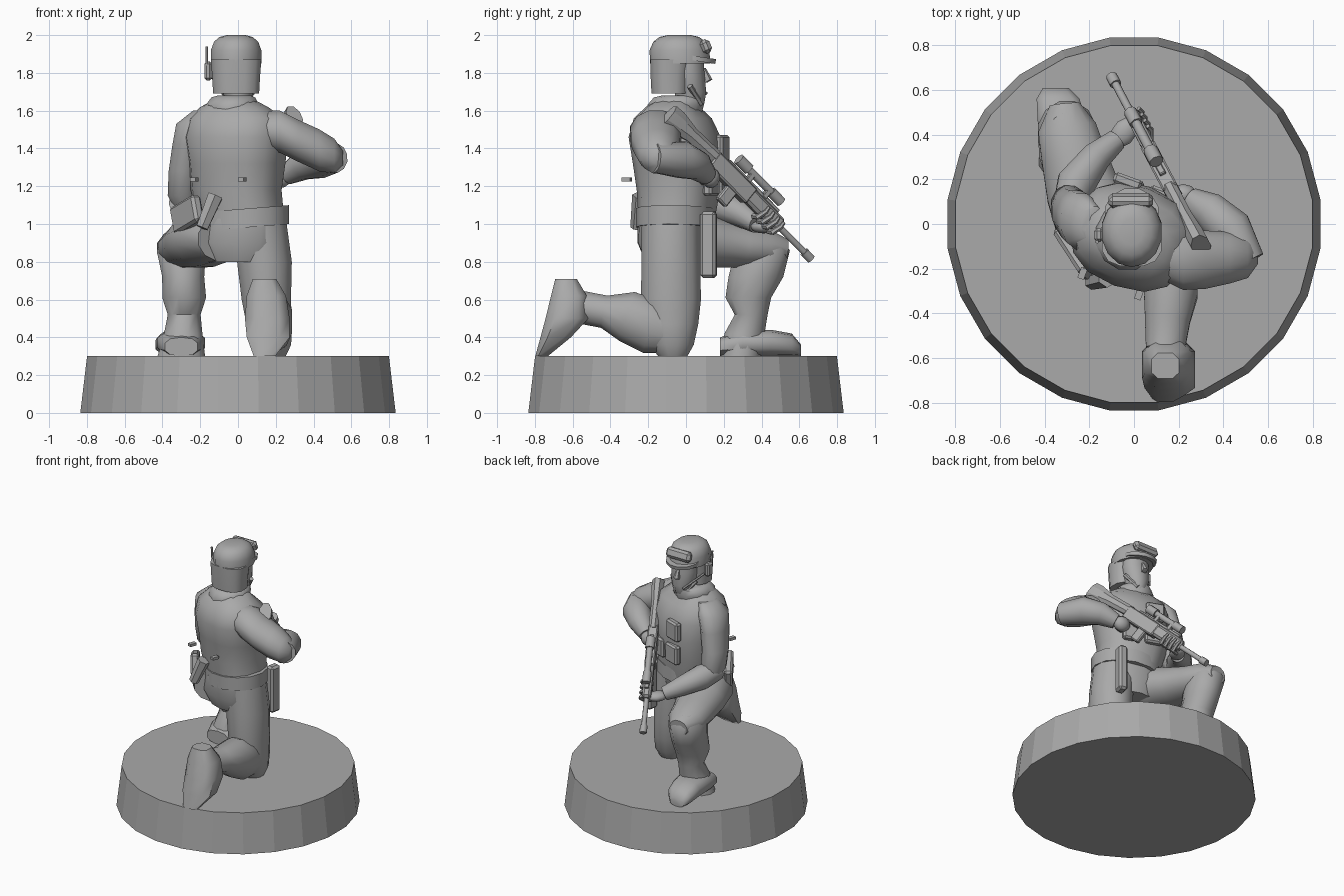
import bpy, bmesh, math
from mathutils import Vector, Matrix, Euler

grey = bpy.data.materials.new("plain grey")
grey.diffuse_color = (0.4, 0.4, 0.4, 1)
X, Y, Z = Vector((1, 0, 0)), Vector((0, 1, 0)), Vector((0, 0, 1))


def finish(name, bm, angle=40):
    bmesh.ops.recalc_face_normals(bm, faces=bm.faces)
    me = bpy.data.meshes.new(name)
    bm.to_mesh(me)
    bm.free()
    ob = bpy.data.objects.new(name, me)
    bpy.context.collection.objects.link(ob)
    me.materials.append(grey)
    if angle:
        bpy.context.view_layer.objects.active = ob
        ob.select_set(True)
        bpy.ops.object.shade_smooth_by_angle(angle=math.radians(angle))
        ob.select_set(False)
    return ob


def loft(name, rings, ref, axis=None, n=12, power=1.0, angle=50):
    """Skin over rings (x, y, z, half size along ref, other half size)."""
    bm = bmesh.new()
    pts = [Vector(r[:3]) for r in rings]
    loops = []
    for i, r in enumerate(rings):
        t = axis or (pts[min(i + 1, len(pts) - 1)] - pts[max(i - 1, 0)]).normalized()
        a = (ref - ref.dot(t) * t).normalized()
        b = t.cross(a)
        loop = []
        for k in range(n):
            w = 2 * math.pi * (k + 0.5) / n
            c, s = math.cos(w), math.sin(w)
            c, s = math.copysign(abs(c) ** power, c), math.copysign(abs(s) ** power, s)
            loop.append(bm.verts.new(pts[i] + a * c * r[3] + b * s * r[4]))
        loops.append(loop)
    for p, q in zip(loops, loops[1:]):
        for k in range(n):
            bm.faces.new((p[k], p[(k + 1) % n], q[(k + 1) % n], q[k]))
    bm.faces.new(loops[0])
    bm.faces.new(loops[-1])
    return finish(name, bm, angle)


def box(name, loc, size, rot=(0, 0, 0), basis=None, bevel=0.0):
    bm = bmesh.new()
    bmesh.ops.create_cube(bm, size=1)
    bmesh.ops.scale(bm, vec=size, verts=bm.verts)
    if bevel:
        bmesh.ops.bevel(bm, geom=bm.edges[:], offset=bevel, segments=1, affect='EDGES')
    m = basis or Euler([math.radians(v) for v in rot]).to_matrix()
    bm.transform(Matrix.Translation(loc) @ m.to_4x4())
    return finish(name, bm, 0)


def tube(name, p, q, r, r2=None, n=8):
    p, q = Vector(p), Vector(q)
    ref = X if abs((q - p).normalized().x) < 0.8 else Z
    return loft(name, [(*p, r, r), (*q, r2 or r, r2 or r)], ref, n=n)


def ball(name, loc, size, rot=(0, 0, 0)):
    bm = bmesh.new()
    bmesh.ops.create_uvsphere(bm, u_segments=10, v_segments=7, radius=1)
    m = Euler([math.radians(v) for v in rot]).to_matrix().to_4x4()
    bm.transform(Matrix.Translation(loc) @ m @ Matrix.Diagonal((*size, 1)))
    return finish(name, bm, 60)


# round display base
loft("base", [(0, 0, 0, .842, .842), (0, 0, .3, .806, .806)], X, Z, n=24, angle=0)

# kneeling leg with raised heel
loft("kneeling_thigh", [(.11, -.08, 1.02, .15, .16), (.14, -.08, .8, .15, .16),
     (.15, -.08, .6, .135, .165), (.165, -.08, .47, .125, .15),
     (.175, -.075, .36, .11, .12), (.175, -.07, .3, .08, .08)], X, -Z)
loft("kneeling_shin", [(.175, -.06, .42, .1, .11), (.175, -.18, .455, .115, .15),
     (.165, -.31, .51, .125, .14), (.15, -.43, .535, .105, .09), (.14, -.56, .56, .09, .09)], X)
loft("kneeling_boot", [(.14, -.635, .71, .065, .06), (.15, -.62, .62, .11, .1),
     (.155, -.63, .5, .125, .12), (.16, -.69, .4, .12, .085), (.14, -.765, .3, .06, .035)], X, -Z, n=8, power=.7)

# raised leg
loft("raised_thigh", [(-.08, -.14, .92, .16, .12), (-.17, 0, .92, .19, .15), (-.23, .15, .9, .17, .135),
     (-.27, .3, .88, .15, .115), (-.3, .43, .87, .135, .105), (-.31, .535, .86, .07, .06)], X)
loft("raised_shin", [(-.3, .41, .94, .08, .09), (-.3, .405, .86, .135, .15), (-.29, .37, .72, .115, .15),
     (-.285, .33, .61, .12, .125), (-.285, .345, .52, .09, .09), (-.29, .31, .42, .105, .11),
     (-.3, .29, .3, .13, .11)], X, -Z)
loft("raised_boot", [(-.3, .18, .35, .09, .05), (-.3, .3, .37, .13, .07), (-.32, .45, .37, .115, .07),
     (-.34, .56, .36, .1, .06), (-.35, .61, .33, .06, .03)], X, Y, n=10, power=.8)

# hips, belt and torso, turned a little
turn = Vector((math.cos(math.radians(-20)), math.sin(math.radians(-20)), 0))
fwd = Z.cross(turn)
loft("hips", [(.0, -.07, .8, .2, .14), (-.01, -.07, .9, .26, .18), (.02, -.06, 1.03, .235, .195)], turn, Z)
loft("belt", [(.025, -.055, .98, .25, .205), (.025, -.055, 1.08, .25, .205)], turn,
     Vector((-.08, 0, 1)).normalized(), n=14)
loft("torso", [(.02, -.05, 1.02, .225, .19), (-.01, -.04, 1.18, .24, .21), (-.005, -.045, 1.32, .255, .225),
     (-.01, -.06, 1.46, .275, .23), (-.01, -.07, 1.56, .255, .19), (-.02, -.07, 1.62, .18, .13),
     (-.02, -.05, 1.66, .1, .1)], turn, Z, n=14, power=.85)
loft("collar", [(-.03, -.06, 1.59, .13, .15), (-.03, -.055, 1.63, .145, .155), (-.025, -.04, 1.67, .12, .135),
     (-.02, -.03, 1.68, .09, .1)], X, Z)
vest = Matrix((turn, fwd, Z)).transposed()
for i, (s, z) in enumerate([(-.1, 1.22), (.06, 1.22), (-.11, 1.4)]):
    box(f"vest_pouch_{i}", Vector((0, -.05, z)) + turn * s + fwd * .215, (.13, .05, .14), basis=vest, bevel=.012)
for s in (-.13, .14):
    box("vest_buckle", Vector((-.03, -.05, 1.235)) + turn * s - fwd * .23, (.03, .05, .02), basis=vest)
box("back_pouch", (-.27, -.13, 1.05), (.24, .06, .15), (0, -18, -57), bevel=.015)
tube("pouch_roll", (-.19, -.26, .98), (-.12, -.24, 1.15), .035, .045, 6)
box("holster", (.215, .12, .89), (.065, .085, .35), (0, 0, -12), bevel=.015)

# supporting arm and hand
loft("supporting_upper_arm", [(-.18, 0, 1.6, .06, .08), (-.235, .01, 1.53, .095, .13), (-.265, .03, 1.42, .085, .125),
     (-.285, .05, 1.28, .085, .11), (-.29, .08, 1.15, .085, .1), (-.28, .1, 1.07, .05, .06)], X, -Z)
loft("supporting_forearm", [(-.31, .05, 1.12, .07, .06), (-.26, .18, 1.1, .09, .09), (-.17, .3, 1.05, .07, .07),
     (-.08, .375, 1.0, .05, .05)], Z)
ball("supporting_hand", (-.045, .41, .985), (.055, .075, .035), (0, 0, -35))

# trigger arm and hand
loft("trigger_upper_arm", [(.1, -.12, 1.5, .12, .1), (.22, -.16, 1.49, .14, .115), (.32, -.16, 1.44, .135, .115),
     (.43, -.15, 1.39, .12, .115), (.51, -.15, 1.36, .095, .095), (.555, -.14, 1.35, .04, .04)], Y, X)
loft("trigger_forearm", [(.51, -.17, 1.35, .08, .08), (.43, -.02, 1.34, .1, .1), (.34, .06, 1.31, .08, .085),
     (.255, .11, 1.26, .055, .055)], Z)
ball("trigger_hand", (.22, .13, 1.245), (.065, .05, .055))

# head, face and helmet
loft("face", [(0, 0, 1.58, .06, .065), (0, .02, 1.64, .06, .08), (0, .025, 1.7, .085, .085),
     (0, .015, 1.8, .1, .085), (0, .015, 1.9, .1, .08)], X, Z)
loft("nose", [(0, .09, 1.825, .012, .015), (0, .115, 1.765, .022, .025), (0, .095, 1.75, .02, .02)], X, -Z, n=6)
loft("helmet_guard", [(-.01, -.085, 1.69, .125, .1), (-.01, -.085, 1.78, .13, .105), (-.01, -.08, 1.87, .137, .112)],
     X, Z, power=.75)
loft("helmet_dome", [(-.01, -.03, 1.85, .137, .16), (-.01, -.035, 1.92, .137, .158), (-.01, -.035, 1.965, .12, .138),
     (-.01, -.035, 1.99, .09, .105), (-.01, -.035, 2.0, .05, .06)], X, Z, n=14)
loft("helmet_brim", [(-.01, .04, 1.865, .125, .12), (-.01, .045, 1.89, .125, .12)], X, Vector((0, .15, 1)).normalized())
box("goggles", (-.015, .105, 1.94), (.2, .055, .075), (22, 0, 0), bevel=.018)
for s in (-1, 1):
    tube("chin_strap", (.1 * s, .02, 1.73), (.03 * s, .08, 1.635), .015, n=6)
box("earpiece", (-.158, -.05, 1.81), (.04, .06, .1), bevel=.012)
tube("antenna", (-.165, -.07, 1.82), (-.165, -.08, 1.94), .008, n=6)
tube("microphone", (-.14, -.02, 1.78), (-.05, .11, 1.69), .008, n=6)

# rifle, built along its own axes: t along the barrel, h upward, s sideways
butt, d = Vector((.29, -.08, 1.58)), Vector((-.39, .74, -.75)).normalized()
up = (Z - Z.dot(d) * d).normalized()
side = d.cross(up)
gun = Matrix((side, d, up)).transposed()


def at(t, h=0, s=0):
    return butt + d * t + up * h + side * s


def gun_box(name, t0, t1, h0, h1, w, bevel=.008):
    box(name, at((t0 + t1) / 2, (h0 + h1) / 2), (w, t1 - t0, h1 - h0), basis=gun, bevel=bevel)


loft("rifle_stock", [(*at(-.01, -.02), .045, .075), (*at(.05, -.01), .045, .07), (*at(.16), .035, .045),
     (*at(.36, .01), .035, .04)], side, d, n=8, angle=30)
gun_box("rifle_receiver", .34, .64, -.06, .04, .07)
gun_box("rifle_handguard", .62, .88, -.05, .035, .06, .015)
gun_box("rifle_grip", .34, .4, -.15, -.04, .045)
gun_box("rifle_magazine", .5, .57, -.15, -.04, .04)
gun_box("rifle_rail", .42, .82, .035, .055, .03, .004)
tube("rifle_barrel", at(.86, -.01), at(1.13, -.01), .018)
tube("rifle_muzzle", at(1.08, -.01), at(1.135, -.01), .026)
tube("scope_tube", at(.5, .095), at(.78, .095), .022)
tube("scope_eyepiece", at(.46, .095), at(.54, .095), .033)
tube("scope_lens", at(.72, .095), at(.8, .095), .03)
for t in (.56, .69):
    gun_box("scope_mount", t, t + .03, .04, .1, .035, .004)
for t in (.74, .78, .82, .86):
    loft("finger", [(*at(t, -.06, -.03), .016, .016), (*at(t, -.065, .025), .016, .016), (*at(t + .01, -.02, .045), .013, .013),
         (*at(t + .01, .01, .04), .01, .01)], d, n=6)
